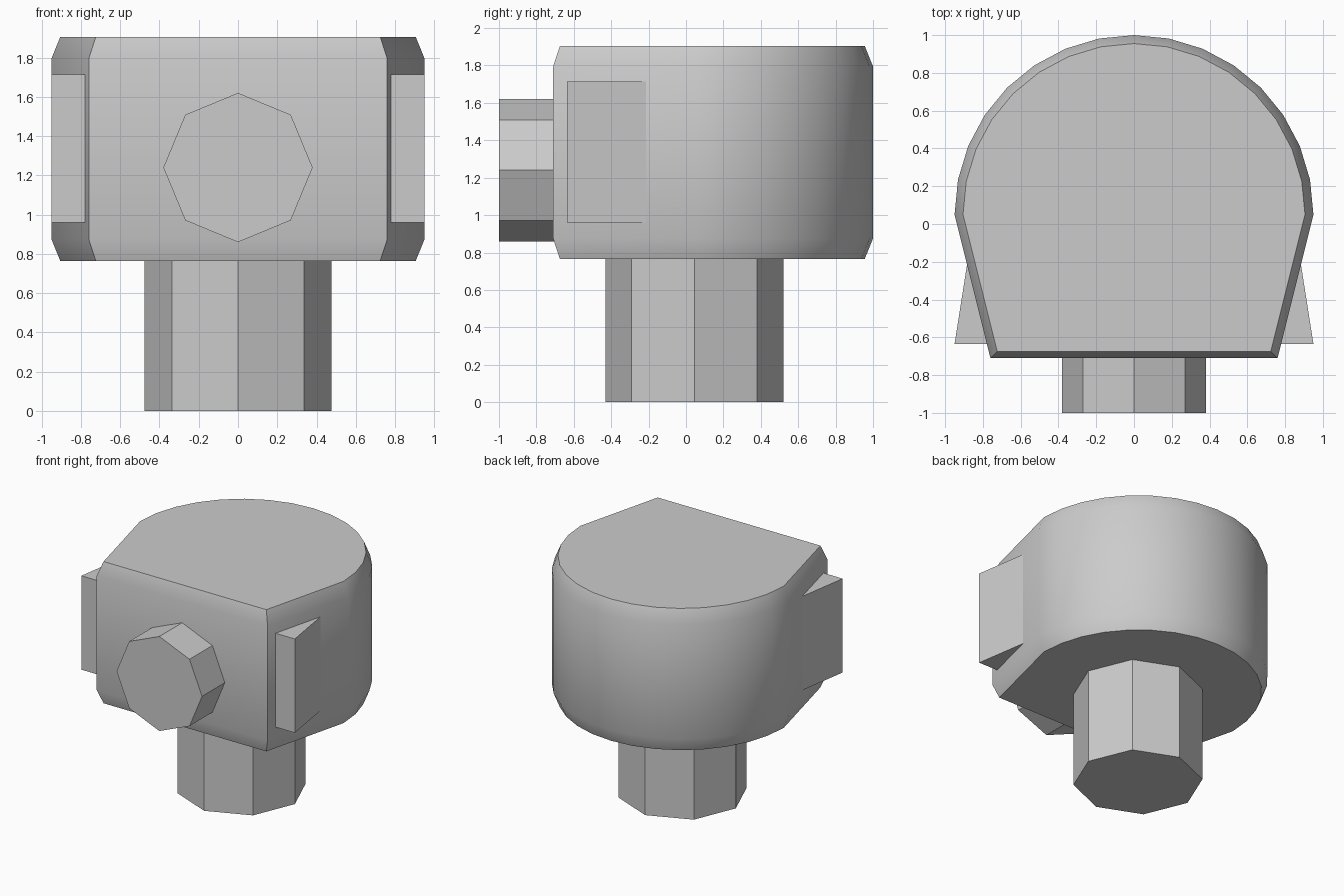
import bpy
import math
from mathutils import Matrix

if "Cube" in bpy.data.objects:
    bpy.data.objects.remove(bpy.data.objects["Cube"], do_unlink=True)

grey = bpy.data.materials.new("plain grey")
grey.use_nodes = True
colour = (0.6, 0.6, 0.6, 1)
grey.diffuse_color = colour
grey.node_tree.nodes["Principled BSDF"].inputs["Base Color"].default_value = colour


def loft(name, rings):
    """Closed solid through a stack of equal, counter-clockwise rings."""
    n = len(rings[0])
    verts = [p for ring in rings for p in ring]
    faces = [tuple(reversed(range(n))), tuple(range(len(verts) - n, len(verts)))]
    for k in range(len(rings) - 1):
        for i in range(n):
            a, b = k * n + i, k * n + (i + 1) % n
            faces.append((a, b, b + n, a + n))
    mesh = bpy.data.meshes.new(name)
    mesh.from_pydata(verts, [], faces)
    mesh.materials.append(grey)
    obj = bpy.data.objects.new(name, mesh)
    bpy.context.collection.objects.link(obj)
    return obj


def ring(outline, z, scale=1, cy=0.05):
    return [(x * scale, cy + y * scale, z) for x, y in outline]


def octagon(radius):
    return [(radius * math.cos(i * math.pi / 4), radius * math.sin(i * math.pi / 4))
            for i in range(8)]


# Head: half-round back, tapered sides, flat front, chamfered rims
R, SEGMENTS = 0.95, 16
outline = [(R * math.cos(i * math.pi / SEGMENTS), R * math.sin(i * math.pi / SEGMENTS))
           for i in range(SEGMENTS + 1)]
outline += [(-0.76, -0.76), (0.76, -0.76)]
head = loft("head", [ring(outline, z, s) for z, s in
                     ((0.765, 0.953), (0.875, 1), (1.795, 1), (1.905, 0.953))])
bpy.ops.object.select_all(action='DESELECT')
bpy.context.view_layer.objects.active = head
head.select_set(True)
bpy.ops.object.shade_smooth_by_angle(angle=math.radians(30))

# Octagonal stem below the head
stem = octagon(0.475)
loft("stem", [ring(stem, 0, cy=0.045), ring(stem, 0.8, cy=0.045)])

# Octagonal front knob, turned to point forward
knob = octagon(0.38)
front_knob = loft("front_knob", [ring(knob, 0.68, cy=0), ring(knob, 1, cy=0)])
front_knob.data.transform(Matrix.Translation((0, 0, 1.24)) @ Matrix.Rotation(math.pi / 2, 4, 'X'))

# Wedge-shaped side fins, mirrored
fin = [(0.7, -0.635), (0.95, -0.635), (0.884, -0.215), (0.7, -0.215)]
for side, name in ((1, "left_fin"), (-1, "right_fin")):
    shape = [(side * x, y) for x, y in fin][::side]
    loft(name, [ring(shape, 0.96, cy=0), ring(shape, 1.715, cy=0)])
